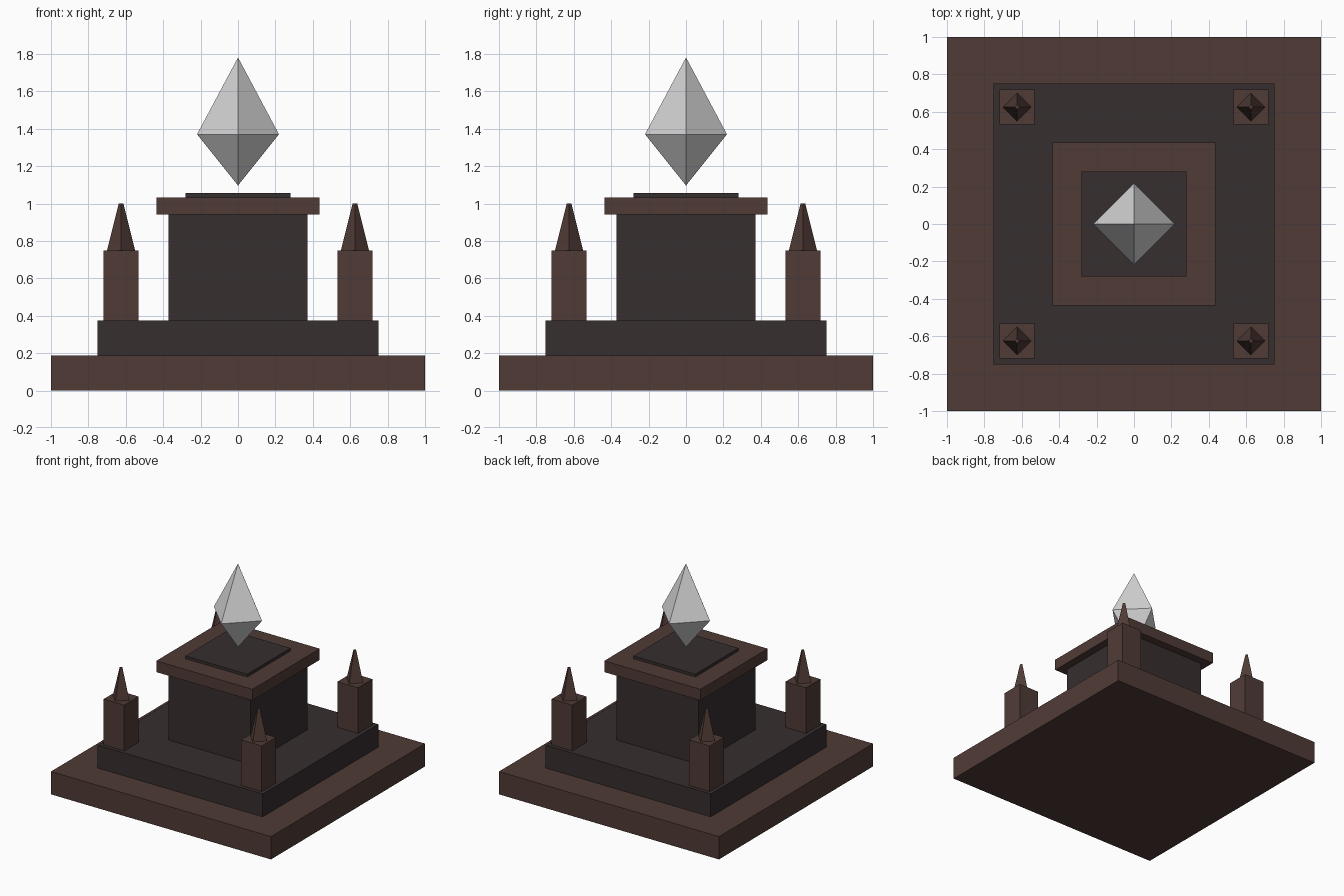
import bpy, bmesh, math
from mathutils import Matrix

if "Cube" in bpy.data.objects:
    bpy.data.objects.remove(bpy.data.objects["Cube"])


def material(name, srgb):
    m = bpy.data.materials.new(name)
    lin = [((c / 255 + 0.055) / 1.055) ** 2.4 for c in srgb]
    m.diffuse_color = (*lin, 1)
    m.use_nodes = True
    m.node_tree.nodes["Principled BSDF"].inputs["Base Color"].default_value = m.diffuse_color
    return m


BROWN = material("brown_stone", (80, 59, 53))
DARK = material("dark_stone", (55, 46, 47))
PALE = material("pale_crystal", (212, 212, 212))


def finish(name, bm, mat):
    bmesh.ops.recalc_face_normals(bm, faces=bm.faces)
    me = bpy.data.meshes.new(name)
    bm.to_mesh(me)
    bm.free()
    me.materials.append(mat)
    ob = bpy.data.objects.new(name, me)
    bpy.context.collection.objects.link(ob)
    return ob


def block(name, half, z0, z1, mat, x=0, y=0):
    """Square block standing between two heights."""
    bm = bmesh.new()
    bmesh.ops.create_cube(bm, size=1, matrix=Matrix.Translation((x, y, (z0 + z1) / 2))
                          @ Matrix.Diagonal((2 * half, 2 * half, z1 - z0, 1)))
    return finish(name, bm, mat)


def diamond(name, rings, mat, x=0, y=0):
    """Four-sided solid with corners on the axes, from (radius, z) rings; radius 0 is a tip."""
    bm = bmesh.new()
    loops = []
    for r, z in rings:
        n = 4 if r else 1
        loops.append([bm.verts.new((x + r * math.cos(i * math.pi / 2),
                                    y + r * math.sin(i * math.pi / 2), z)) for i in range(n)])
    for a, b in zip(loops, loops[1:]):
        for i in range(4):
            j = (i + 1) % 4
            corners = [a[i % len(a)], a[j % len(a)], b[j % len(b)], b[i % len(b)]]
            bm.faces.new(list(dict.fromkeys(corners)))
    for end in (loops[0], loops[-1]):
        if len(end) == 4:
            bm.faces.new(end)
    return finish(name, bm, mat)


# Stepped base
block("lower_step", 1.0, 0, 0.1875, BROWN)
block("upper_step", 0.75, 0.1875, 0.375, DARK)

# Central pedestal with cap and inset slab
block("pedestal", 0.372, 0.375, 0.94, DARK)
block("pedestal_cap", 0.437, 0.94, 1.032, BROWN)
block("top_slab", 0.281, 1.032, 1.055, DARK)

# Corner posts with tapered spikes
for sx, side in ((-1, "left"), (1, "right")):
    for sy, end in ((-1, "front"), (1, "back")):
        x, y = sx * 0.625, sy * 0.625
        block(f"post_{end}_{side}", 0.0935, 0.375, 0.75, BROWN, x, y)
        diamond(f"spike_{end}_{side}", [(0.075, 0.75), (0.0125, 1.0)], BROWN, x, y)

# Floating crystal
diamond("crystal", [(0, 1.096), (0.219, 1.37), (0, 1.781)], PALE)
